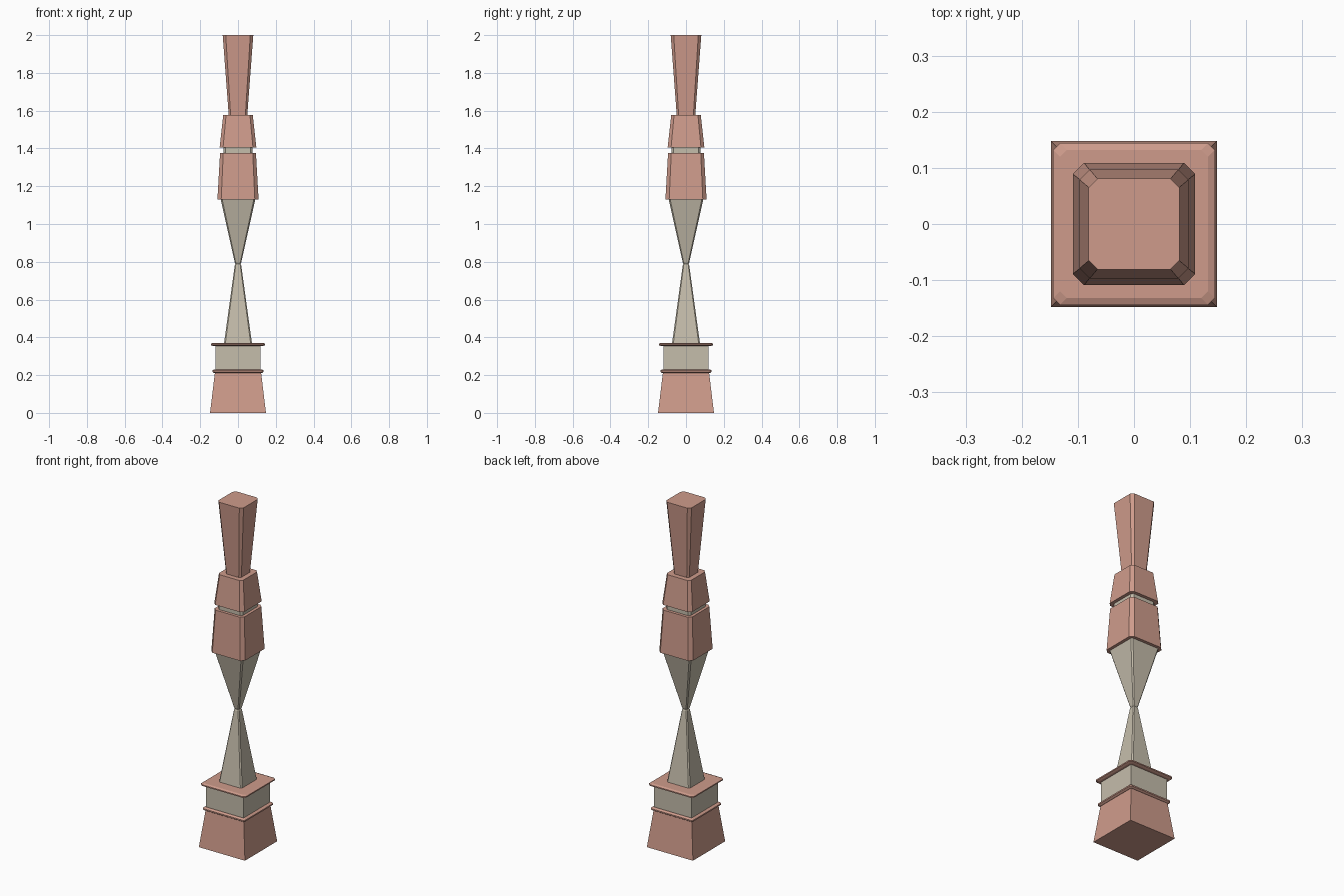
import bpy, bmesh

if "Cube" in bpy.data.objects:
    bpy.data.objects.remove(bpy.data.objects["Cube"])


def material(name, color):
    m = bpy.data.materials.new(name)
    m.diffuse_color = (*color, 1)
    m.use_nodes = True
    m.node_tree.nodes["Principled BSDF"].inputs["Base Color"].default_value = m.diffuse_color
    return m


TERRACOTTA = material("terracotta", (0.62, 0.33, 0.26))
STONE = material("pale_stone", (0.56, 0.51, 0.41))


def square_ring(h, c):
    """Square of half width h with corners cut by c."""
    if c <= 0:
        return [(h, -h), (h, h), (-h, h), (-h, -h)]
    k = h - c
    return [(k, -h), (h, -k), (h, k), (k, h), (-k, h), (-h, k), (-h, -k), (-k, -h)]


def loft(name, mat, sections):
    """Closed solid through sections of (z, half width, corner cut)."""
    bm = bmesh.new()
    rings = [[bm.verts.new((x, y, z)) for x, y in square_ring(h, c)] for z, h, c in sections]
    n = len(rings[0])
    for a, b in zip(rings, rings[1:]):
        for i in range(n):
            j = (i + 1) % n
            bm.faces.new((a[i], a[j], b[j], b[i]))
    bm.faces.new(rings[0][::-1])
    bm.faces.new(rings[-1])
    bmesh.ops.recalc_face_normals(bm, faces=bm.faces)
    mesh = bpy.data.meshes.new(name)
    bm.to_mesh(mesh)
    bm.free()
    mesh.materials.append(mat)
    obj = bpy.data.objects.new(name, mesh)
    bpy.context.collection.objects.link(obj)
    return obj


def moulding(name, z0, z1, h, b):
    """Thin slab with bevelled rim and corners."""
    e = (z1 - z0) * 0.3
    return loft(name, TERRACOTTA, [(z0, h - b, b), (z0 + e, h, b), (z1 - e, h, b), (z1, h - b, b)])


# Pedestal
loft("base_plinth", TERRACOTTA, [(0, 0.148, 0), (0.215, 0.122, 0)])
moulding("lower_moulding", 0.211, 0.23, 0.136, 0.009)
loft("pedestal_block", STONE, [(0.225, 0.12, 0), (0.36, 0.12, 0)])
moulding("upper_moulding", 0.354, 0.371, 0.144, 0.012)

# Hourglass shaft
loft("lower_spire", STONE, [(0.368, 0.074, 0.007), (0.782, 0.017, 0.005), (0.79, 0.012, 0.004)])
loft("upper_spire", STONE, [(0.786, 0.012, 0.004), (0.796, 0.017, 0.005), (1.132, 0.092, 0.008)])

# Capital blocks and flared top
loft("lower_capital", TERRACOTTA, [(1.13, 0.109, 0.02), (1.375, 0.095, 0.017)])
loft("neck", STONE, [(1.37, 0.078, 0.012), (1.41, 0.078, 0.012)])
loft("upper_capital", TERRACOTTA, [(1.406, 0.097, 0.018), (1.578, 0.078, 0.015)])
loft("flared_top", TERRACOTTA, [(1.575, 0.049, 0.01), (2.0, 0.081, 0.016)])
